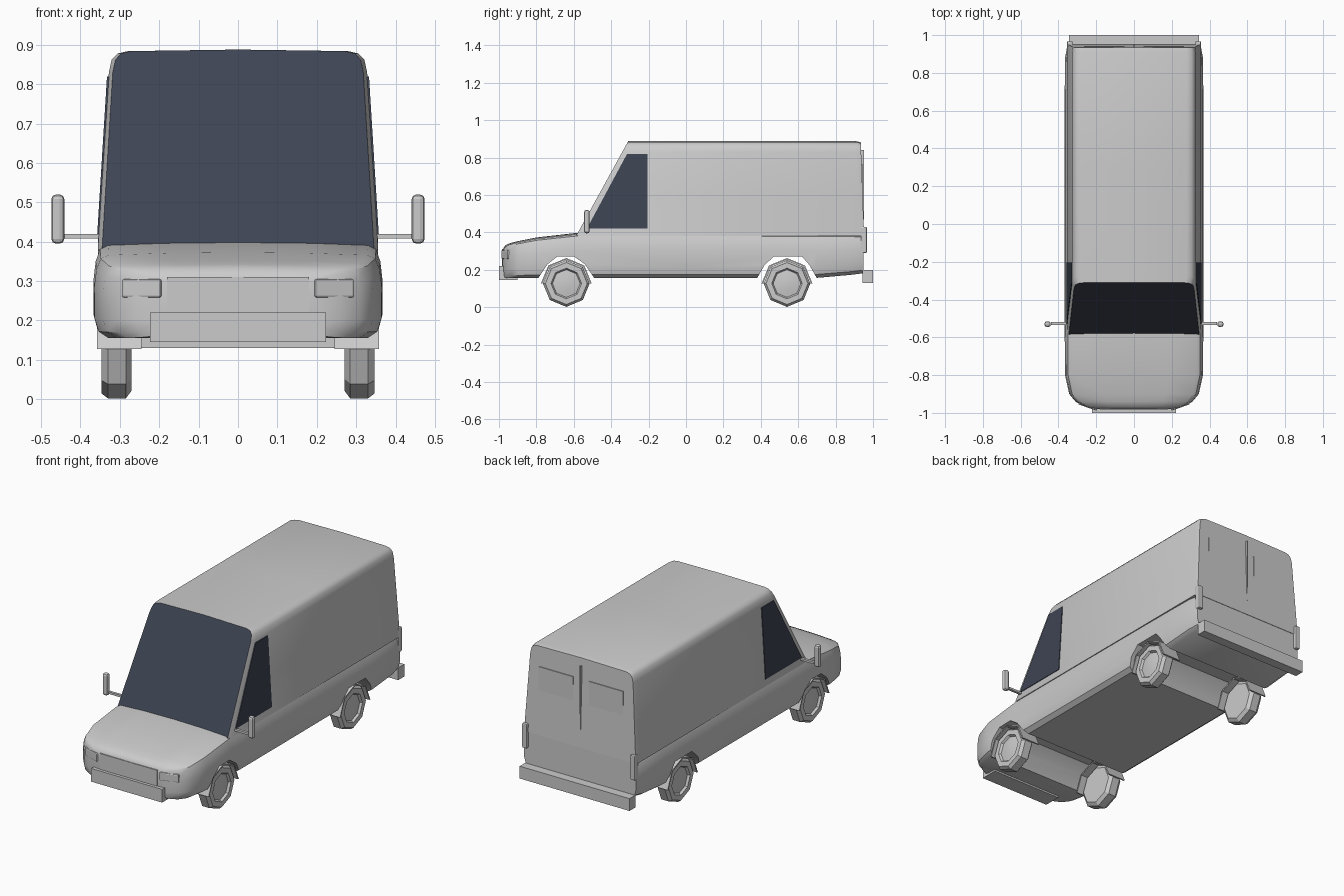
import bpy, bmesh, math
from mathutils import Matrix

cube = bpy.data.objects.get("Cube")
if cube:
    bpy.data.objects.remove(cube, do_unlink=True)


def material(name, rgb):
    m = bpy.data.materials.new(name)
    m.use_nodes = True
    m.diffuse_color = (*rgb, 1)
    m.node_tree.nodes["Principled BSDF"].inputs["Base Color"].default_value = (*rgb, 1)
    return m


PAINT = material("grey_paint", (0.6, 0.6, 0.6))
GLASS = material("dark_glass", (0.047, 0.058, 0.085))


def finish(name, bm, mat=PAINT, bevel=0, smooth=0):
    bmesh.ops.recalc_face_normals(bm, faces=bm.faces[:])
    me = bpy.data.meshes.new(name)
    bm.to_mesh(me)
    bm.free()
    ob = bpy.data.objects.new(name, me)
    bpy.context.collection.objects.link(ob)
    me.materials.append(mat)
    if bevel:
        mod = ob.modifiers.new("edge", "BEVEL")
        mod.width, mod.segments = bevel, 2
    if smooth:
        shade(ob, smooth)
    return ob


def select(ob):
    bpy.ops.object.select_all(action="DESELECT")
    ob.select_set(True)
    bpy.context.view_layer.objects.active = ob


def shade(ob, degrees):
    select(ob)
    bpy.ops.object.shade_smooth_by_angle(angle=math.radians(degrees))


def loft(rings):
    """Closed skin through rings of equal point count."""
    bm = bmesh.new()
    loops = [[bm.verts.new(p) for p in ring] for ring in rings]
    for a, b in zip(loops, loops[1:]):
        for i in range(len(a)):
            j = (i + 1) % len(a)
            bm.faces.new((a[i], a[j], b[j], b[i]))
    bm.faces.new(loops[0])
    bm.faces.new(loops[-1])
    return bm


def box(name, x, y, z, mat=PAINT, bevel=0, turn=0):
    """Box from (min, max) ranges, optionally turned about its own z."""
    bm = bmesh.new()
    mid = [(a + b) / 2 for a, b in (x, y, z)]
    size = [b - a for a, b in (x, y, z)]
    m = Matrix.Translation(mid) @ Matrix.Rotation(turn, 4, "Z") @ Matrix.Diagonal((*size, 1))
    bmesh.ops.create_cube(bm, size=1, matrix=m)
    return finish(name, bm, mat, bevel)


def prism(name, outline, x0, x1, mat=PAINT):
    """Side outline of (y, z) points extruded across x."""
    return finish(name, loft([[(x, y, z) for y, z in outline] for x in (x0, x1)]), mat)


def mirrored(half):
    """Half section (x >= 0, centre points at both ends) to a full ring."""
    return half + [(-x, z) for x, z in half[-2:0:-1]]


# Lower body: stations of y, half width, top, bottom
def lower_section(y, w, top, bottom):
    h = top - bottom
    half = [(0, bottom), (w * 0.90, bottom), (w * 0.97, bottom + h * 0.08),
            (w, bottom + h * 0.25), (w, bottom + h * 0.62), (w * 0.985, bottom + h * 0.82),
            (w * 0.955, top - h * 0.05), (w * 0.90, top - 0.002), (w * 0.5, top + 0.003), (0, top + 0.005)]
    return [(x, y, z) for x, z in mirrored(half)]


stations = [(-0.98, 0.20, 0.305, 0.165), (-0.967, 0.26, 0.326, 0.158), (-0.94, 0.31, 0.338, 0.155),
            (-0.90, 0.343, 0.348, 0.155), (-0.80, 0.365, 0.368, 0.155), (-0.58, 0.367, 0.393, 0.155),
            (0.0, 0.367, 0.393, 0.155), (0.70, 0.367, 0.39, 0.157), (0.88, 0.365, 0.388, 0.173),
            (0.95, 0.352, 0.386, 0.182)]
body = finish("lower_body", loft([lower_section(*s) for s in stations]))

# Wheel arches cut through the lower body
arches = {"front": [(-0.80, 0.10), (-0.79, 0.155), (-0.74, 0.23), (-0.69, 0.27), (-0.60, 0.272),
                    (-0.54, 0.23), (-0.49, 0.155), (-0.48, 0.10)],
          "rear": [(0.37, 0.10), (0.38, 0.155), (0.42, 0.225), (0.47, 0.272), (0.62, 0.272),
                   (0.66, 0.225), (0.70, 0.155), (0.71, 0.10)]}
for end, outline in arches.items():
    cutter = prism("arch_cutter", outline, -0.5, 0.5)
    mod = body.modifiers.new("arch", "BOOLEAN")
    mod.operation, mod.solver, mod.object = "DIFFERENCE", "EXACT", cutter
    select(body)
    bpy.ops.object.modifier_apply(modifier=mod.name)
    bpy.data.objects.remove(cutter, do_unlink=True)
shade(body, 35)


# Upper body: raked front, slightly raked back, tapering sides
def front_y(z):
    return -0.58 + (z - 0.395) * 0.55


def back_y(z):
    return 0.952 - (z - 0.39) * 0.035


def side_x(z):
    return 0.356 - (z - 0.38) * 0.062


half = [(0, 0.38), (0.356, 0.38), (side_x(0.6), 0.6), (0.328, 0.83), (0.321, 0.862),
        (0.306, 0.878), (0.28, 0.884), (0, 0.888)]
outline = mirrored(half)
rings = [[(x * 0.97, front_y(z), z) for x, z in outline],
         [(x, front_y(z) + 0.035, z) for x, z in outline],
         [(x, 0.3, z) for x, z in outline],
         [(x, back_y(z) - 0.025, z) for x, z in outline],
         [(x * 0.985, back_y(z), z - 0.006 * (z > 0.8)) for x, z in outline]]
cabin = finish("upper_body", loft(rings), smooth=35)
cabin.data.materials.append(GLASS)
for f in cabin.data.polygons:
    # Windscreen fills the raked front
    if f.normal.y < -0.7:
        f.material_index = 1

# Parts on both sides
window = [(-0.53, 0.42), (-0.315, 0.82), (-0.205, 0.82), (-0.205, 0.42)]
for side, s in (("left", 1), ("right", -1)):
    def span(a, b):
        return tuple(sorted((s * a, s * b)))

    finish(side + "_side_window",
           loft([[(s * (side_x(z) + d), y, z) for y, z in window] for d in (-0.003, 0.004)]), GLASS)
    box(side + "_mirror", span(0.441, 0.474), (-0.545, -0.515), (0.395, 0.52), bevel=0.012)
    box(side + "_mirror_arm", span(0.345, 0.44), (-0.535, -0.52), (0.408, 0.42))
    box(side + "_headlight", span(0.19, 0.295), (-0.972, -0.945), (0.258, 0.305), bevel=0.006, turn=s * 0.33)
    box(side + "_tail_light", span(0.325, 0.355), (0.935, 0.967), (0.29, 0.43), bevel=0.006)
    box(side + "_rear_window", span(0.05, 0.265), (0.93, 0.9435), (0.545, 0.765))

    for end, cy in (("front", -0.64), ("rear", 0.54)):
        # Eight-sided wheel with chamfered tyre and sunken hub
        prof = [(0.27, 0.105), (0.285, 0.125), (0.33, 0.125), (0.347, 0.112), (0.347, 0.082),
                (0.335, 0.074), (0.342, 0.03)]
        rings = [[(s * x, cy + r * math.sin(i * math.pi / 4), 0.127 + r * math.cos(i * math.pi / 4))
                  for i in range(8)] for x, r in prof]
        finish(f"{side}_{end}_wheel", loft(rings), smooth=25)

        # Thin arch liner hugging the upper half of the wheel
        def arc(r, order):
            return [(cy + r * math.sin(i * math.pi / 4), 0.127 + r * math.cos(i * math.pi / 4))
                    for i in order]
        liner = arc(0.128, range(-2, 3)) + arc(0.136, range(2, -3, -1))
        prism(f"{side}_{end}_arch_liner", liner, s * 0.245, s * 0.358)

# Bumpers, nose panel and rear door seam
box("front_bumper", (-0.223, 0.223), (-1.0, -0.90), (0.145, 0.22))
box("rear_bumper", (-0.345, 0.345), (0.945, 1.0), (0.13, 0.20))
box("nose_panel", (-0.18, 0.18), (-0.983, -0.975), (0.20, 0.31))
box("rear_door_seam", (-0.003, 0.003), (0.93, 0.9515), (0.47, 0.84))
